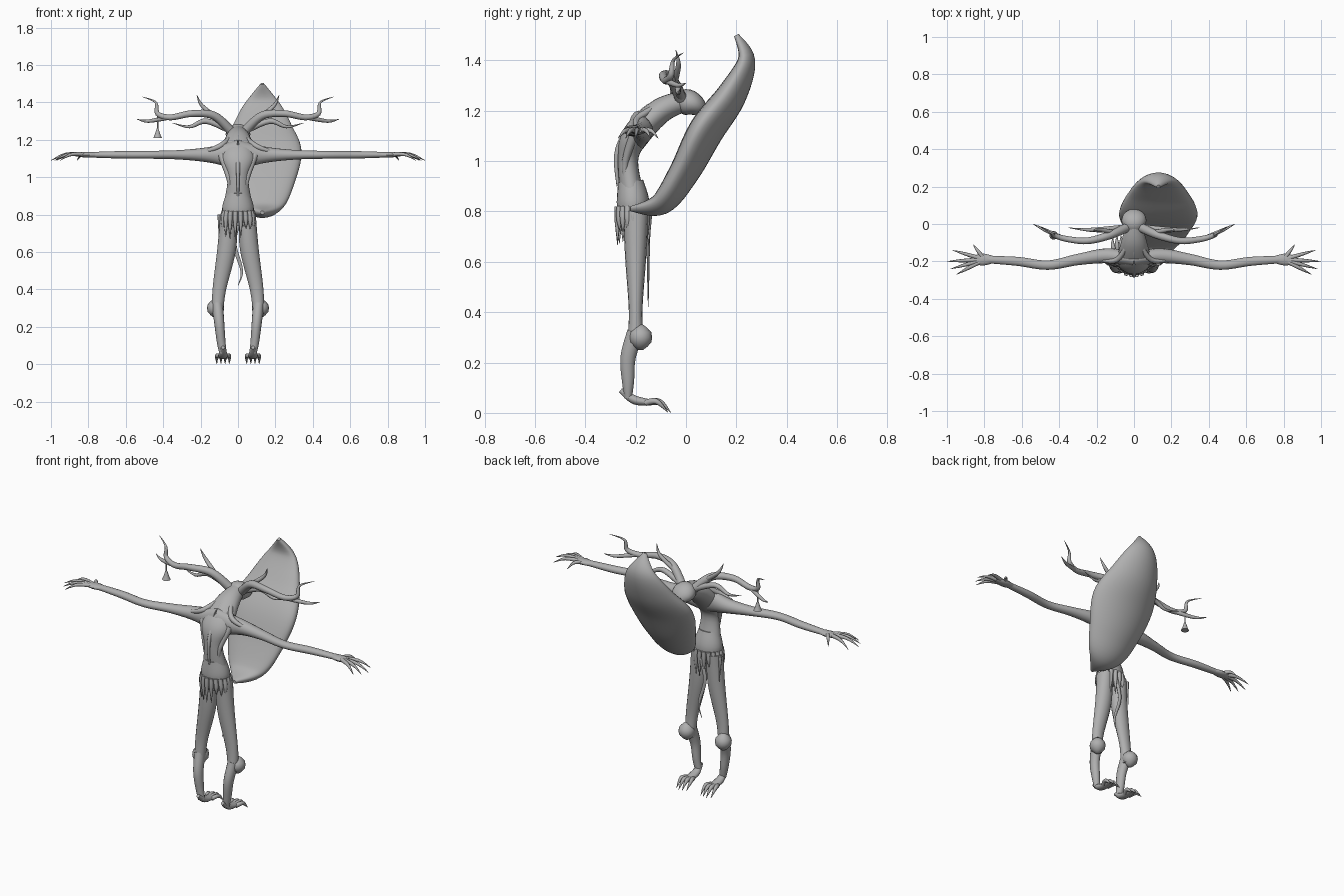
import bpy, bmesh, math, random
from mathutils import Vector

random.seed(4)
cube = bpy.data.objects.get("Cube")
if cube:
    bpy.data.objects.remove(cube)

grey = bpy.data.materials.new("plain grey")
grey.use_nodes = True
grey.diffuse_color = (.43, .43, .43, 1)
grey.node_tree.nodes["Principled BSDF"].inputs["Base Color"].default_value = grey.diffuse_color

SIDEWAYS, DEPTHWAYS = Vector((1, 0, 0)), Vector((0, 1, 0))


def along(values, t):
    """Smoothly interpolate a list of numbers or vectors at t from start to end."""
    last = len(values) - 1
    i = min(int(t * last), last - 1)
    f = t * last - i
    a, b, c, d = (values[max(0, min(last, i + k))] for k in (-1, 0, 1, 2))
    return b + f / 2 * (c - a + f * (2*a - 5*b + 4*c - d + f * (3 * (b - c) + d - a)))


def plane_path(x, *points):
    """Path that keeps the same x."""
    return [(x, y, z) for y, z in points]


def tube(name, path, widths, depths=None, ref=DEPTHWAYS, sides=12, cup=0, paired=False):
    """Skin elliptical rings along a path; widths run along ref, depths across it."""
    path = [Vector(p) for p in path]
    depths = depths or widths
    count = 6 * (len(path) - 1)
    centres = [along(path, i / count) for i in range(count + 1)]
    bm = bmesh.new()
    rings = []
    for i, centre in enumerate(centres):
        tangent = (centres[min(i + 1, count)] - centres[max(i - 1, 0)]).normalized()
        u = (ref - tangent * ref.dot(tangent)).normalized()
        v = tangent.cross(u)
        width = max(along(widths, i / count), .001)
        depth = max(along(depths, i / count), .001)
        ring = []
        for k in range(sides):
            c, s = math.cos(math.tau * k / sides), math.sin(math.tau * k / sides)
            ring.append(bm.verts.new(centre + u * width * c + v * (depth * s - cup * width * c * c)))
        rings.append(ring)
    for ring, above in zip(rings, rings[1:]):
        for k in range(sides):
            n = (k + 1) % sides
            bm.faces.new((ring[k], ring[n], above[n], above[k]))
    bm.faces.new(rings[0])
    bm.faces.new(rings[-1])
    bmesh.ops.recalc_face_normals(bm, faces=bm.faces)
    mesh = bpy.data.meshes.new(name)
    bm.to_mesh(mesh)
    bm.free()
    mesh.shade_smooth()
    mesh.set_sharp_from_angle(angle=math.radians(50))
    mesh.materials.append(grey)
    ob = bpy.data.objects.new(name, mesh)
    bpy.context.collection.objects.link(ob)
    if paired:
        ob.modifiers.new("both sides", 'MIRROR').use_mirror_merge = False


def pair(name, path, widths, depths=None, ref=DEPTHWAYS, sides=12):
    """Tube on the left, mirrored to the right."""
    tube(name, path, widths, depths, ref, sides, paired=True)


# Trunk, neck and head
tube("torso", plane_path(0, (-.21, .84), (-.23, 1), (-.2, 1.1), (-.1, 1.2), (0, 1.24)),
     [.08, .055, .09, .07, .04], [.05, .04, .055, .05, .04], SIDEWAYS, sides=24)
tube("head", plane_path(0, (-.06, 1.24), (.02, 1.23), (.08, 1.19)),
     [.01, .06, .06, .01], [.01, .05, .04, .01], SIDEWAYS, sides=20)
tube("spine_ridge", plane_path(0, (-.27, .9), (-.27, 1.05), (-.17, 1.2), (-.05, 1.26)),
     [.006, .012, .006], ref=SIDEWAYS)

# Hips with a ragged cloth hem
tube("hip_wrap", plane_path(0, (-.22, .92), (-.21, .83), (-.21, .74)),
     [.06, .085, .06], [.05, .065, .05], SIDEWAYS, sides=24)
tatters = 18
for i in range(tatters):
    angle = math.tau * i / tatters
    across, back = .085 * math.cos(angle), .063 * math.sin(angle) - .21
    drop = random.uniform(.66, .73)
    tube("hem_tatter", [(across * .9, back, .82), (across, back, .77), (across, back, drop)],
         [.012, .012, .001], ref=SIDEWAYS, sides=8)
tube("long_tatter", [(.01, -.15, .78), (-.02, -.15, .65), (.02, -.15, .5), (0, -.15, .42)],
     [.012, .01, .001], [.01, .005, .001], SIDEWAYS, sides=8)
tube("side_tatter", plane_path(-.1, (-.18, .8), (-.17, .65)), [.01, .001], ref=SIDEWAYS, sides=8)

# Arms flaring into the shoulders
pair("arm", [(0, -.19, 1.12), (.14, -.17, 1.12), (.3, -.19, 1.12), (.46, -.22, 1.12),
             (.62, -.2, 1.12), (.78, -.19, 1.12)],
     [.04, .04, .03, .025, .024, .02], [.08, .044, .026, .021, .02, .015], sides=16)
pair("palm", [(.74, -.19, 1.12), (.81, -.19, 1.12), (.87, -.19, 1.12)],
     [.015, .032, .015], [.014, .015, .008])
pair("flank_fold", [(.09, -.2, 1.12), (.05, -.24, 1), (.04, -.24, .9)], [.02, .014, .006], sides=8)
pair("shoulder_ridge", [(.02, -.08, 1.24), (.09, -.19, 1.17), (.2, -.19, 1.13)],
     [.008, .015, .007], sides=8)

# Thumb and fingers, fanned from the palm to each tip
wrist = Vector((.8, -.19, 1.12))
for x, y in ((.86, -.11), (.97, -.14), (1, -.2), (.98, -.24), (.95, -.27)):
    tip = Vector((x, y, 1.09))
    knuckle = wrist.lerp(tip, .6)
    knuckle.z += .02
    pair("finger", [wrist, knuckle, tip], [.013, .009, .001], sides=8)

# Legs and feet
pair("thigh", [(.05, -.2, .8), (.06, -.2, .62), (.1, -.2, .4), (.11, -.2, .27)],
     [.045, .05, .036, .03], [.05, .042, .027, .035], SIDEWAYS, 16)
pair("knee", plane_path(.12, (-.18, .35), (-.18, .25)), [.01, .042, .042, .01], ref=SIDEWAYS, sides=16)
pair("shin", [(.11, -.2, .32), (.1, -.23, .22), (.09, -.23, .12), (.08, -.23, .06)],
     [.03, .025, .02], [.035, .028, .016], SIDEWAYS, 14)
pair("foot", plane_path(.08, (-.26, .09), (-.2, .05), (-.11, .04)),
     [.01, .025, .024], [.01, .018, .008], SIDEWAYS, 14)
for slot in (-1.5, -.5, .5, 1.5):
    spread = slot * .022
    tuck = abs(spread) / 2
    pair("toe", [(.08 + spread / 2, -.16, .04), (.08 + spread, -.1 - tuck, .045),
                 (.08 + spread, -.055 - tuck, .002)], [.012, .011, .001], ref=SIDEWAYS, sides=8)

# Antler beams and their tines
pair("antler_beam", [(.04, -.02, 1.25), (.13, -.06, 1.33), (.25, -.09, 1.34), (.36, -.08, 1.32),
                     (.43, -.06, 1.34), (.44, -.05, 1.4), (.51, -.01, 1.43)],
     [.025, .018, .013, .001])
pair("antler_outer_tine", [(.37, -.08, 1.32), (.48, -.03, 1.3), (.54, 0, 1.31)], [.013, .009, .001])
pair("antler_upper_tine", [(.09, -.05, 1.3), (.19, -.03, 1.38), (.22, -.04, 1.44)], [.014, .01, .001])
pair("antler_lower_tine", [(.04, -.02, 1.25), (.17, -.03, 1.3), (.26, -.03, 1.27), (.35, -.02, 1.29)],
     [.018, .012, .001])

# Small bell hung from the right antler
tube("bell_cord", plane_path(-.43, (-.06, 1.33), (-.06, 1.25)), [.004, .004])
tube("bell", plane_path(-.43, (-.06, 1.26), (-.06, 1.21)), [.005, .013, .023], sides=16)

# Big curved leaf-shaped shell on the shoulder
tube("leaf_shell", plane_path(.13, (-.22, .81), (-.1, .83), (-.01, .95), (.08, 1.12),
                              (.18, 1.26), (.24, 1.4), (.2, 1.5)),
     [.01, .11, .17, .21, .16, .09, .01], [.01, .045, .06, .07, .06, .035, .01],
     SIDEWAYS, sides=36, cup=.14)
